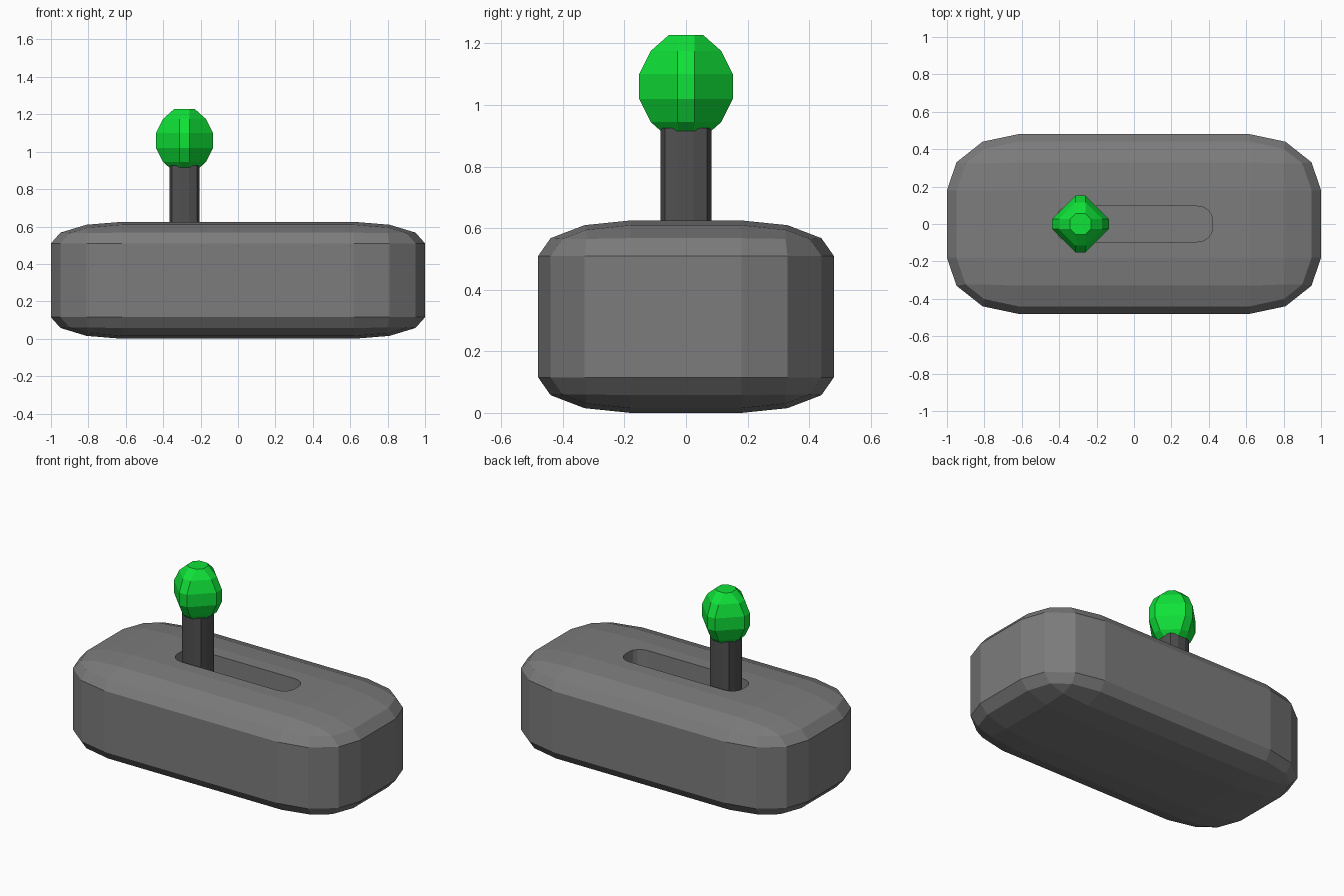
import bpy
import bmesh
from math import cos, sin, pi
from mathutils import Vector

cube = bpy.data.objects.get("Cube")
if cube:
    bpy.data.objects.remove(cube, do_unlink=True)


def material(name, color):
    mat = bpy.data.materials.new(name)
    mat.use_nodes = True
    mat.diffuse_color = (*color, 1)
    mat.node_tree.nodes["Principled BSDF"].inputs["Base Color"].default_value = (*color, 1)
    return mat


def add_object(name, bm, mat):
    bmesh.ops.recalc_face_normals(bm, faces=bm.faces[:])
    mesh = bpy.data.meshes.new(name)
    bm.to_mesh(mesh)
    bm.free()
    mesh.materials.append(mat)
    obj = bpy.data.objects.new(name, mesh)
    bpy.context.collection.objects.link(obj)
    return obj


def mirror_outline(quarter):
    """Complete a closed outline from its first-quadrant points."""
    half = quarter + [(-x, y) for x, y in reversed(quarter)]
    return half + [(-x, -y) for x, y in half]


def loft(name, sections, mat, x=0.0):
    """Skin a stack of (z, outline) sections and cap both ends."""
    bm = bmesh.new()
    rings = [[bm.verts.new((x + px, py, z)) for px, py in outline] for z, outline in sections]
    for low, high in zip(rings, rings[1:]):
        for i in range(len(low)):
            j = (i + 1) % len(low)
            bm.faces.new((low[i], low[j], high[j], high[i]))
    bm.faces.new(rings[0])
    bm.faces.new(rings[-1])
    return add_object(name, bm, mat)


gray = material("housing gray", (0.2, 0.2, 0.2))
dark = material("lever dark gray", (0.08, 0.08, 0.08))
green = material("knob green", (0.005, 0.75, 0.04))

# Housing: a box rounded with unit bevels, then stretched to size
half_size = Vector((1.0, 0.48, 0.3125))
rounding = Vector((0.38, 0.30, 0.115))
bm = bmesh.new()
bmesh.ops.create_cube(bm, size=2)
bmesh.ops.scale(bm, vec=[h / r for h, r in zip(half_size, rounding)], verts=bm.verts[:])
bmesh.ops.bevel(bm, geom=bm.edges[:], offset=1, offset_type='OFFSET',
                segments=3, profile=0.5, affect='EDGES')
bmesh.ops.scale(bm, vec=rounding, verts=bm.verts[:])
bmesh.ops.translate(bm, vec=(0, 0, half_size.z), verts=bm.verts[:])
housing = add_object("housing", bm, gray)

# Slot: rounded channel cut into the top
floor = 0.3
corner = [(0.34 + 0.08 * cos(a * pi / 8), 0.02 + 0.075 * sin(a * pi / 8)) for a in range(5)]
slot = mirror_outline(corner)
cutter = loft("slot_cutter", [(floor, slot), (0.8, slot)], gray)
cutter.hide_render = True
cut = housing.modifiers.new("slot", 'BOOLEAN')
cut.operation = 'DIFFERENCE'
cut.solver = 'EXACT'
cut.object = cutter
bpy.context.view_layer.objects.active = housing
bpy.ops.object.modifier_apply(modifier=cut.name)
bpy.data.objects.remove(cutter, do_unlink=True)

# Lever shaft: square bar with chamfered corners
lever_x = -0.286
bar = mirror_outline([(0.081, 0.025), (0.068, 0.068), (0.025, 0.083)])
loft("lever_shaft", [(floor, bar), (0.925, bar)], dark, lever_x)

# Knob: faceted diamond-shaped ball with narrow flats on four sides
knob_center = 1.06
half_profile = [(0.04, 0.152), (0.115, 0.115), (0.168, 0.055)]
profile = [(-z, r) for z, r in reversed(half_profile)] + half_profile
flat = 0.027
loft("lever_knob",
     [(knob_center + z, mirror_outline([(r, flat), (flat, r)])) for z, r in profile],
     green, lever_x)
